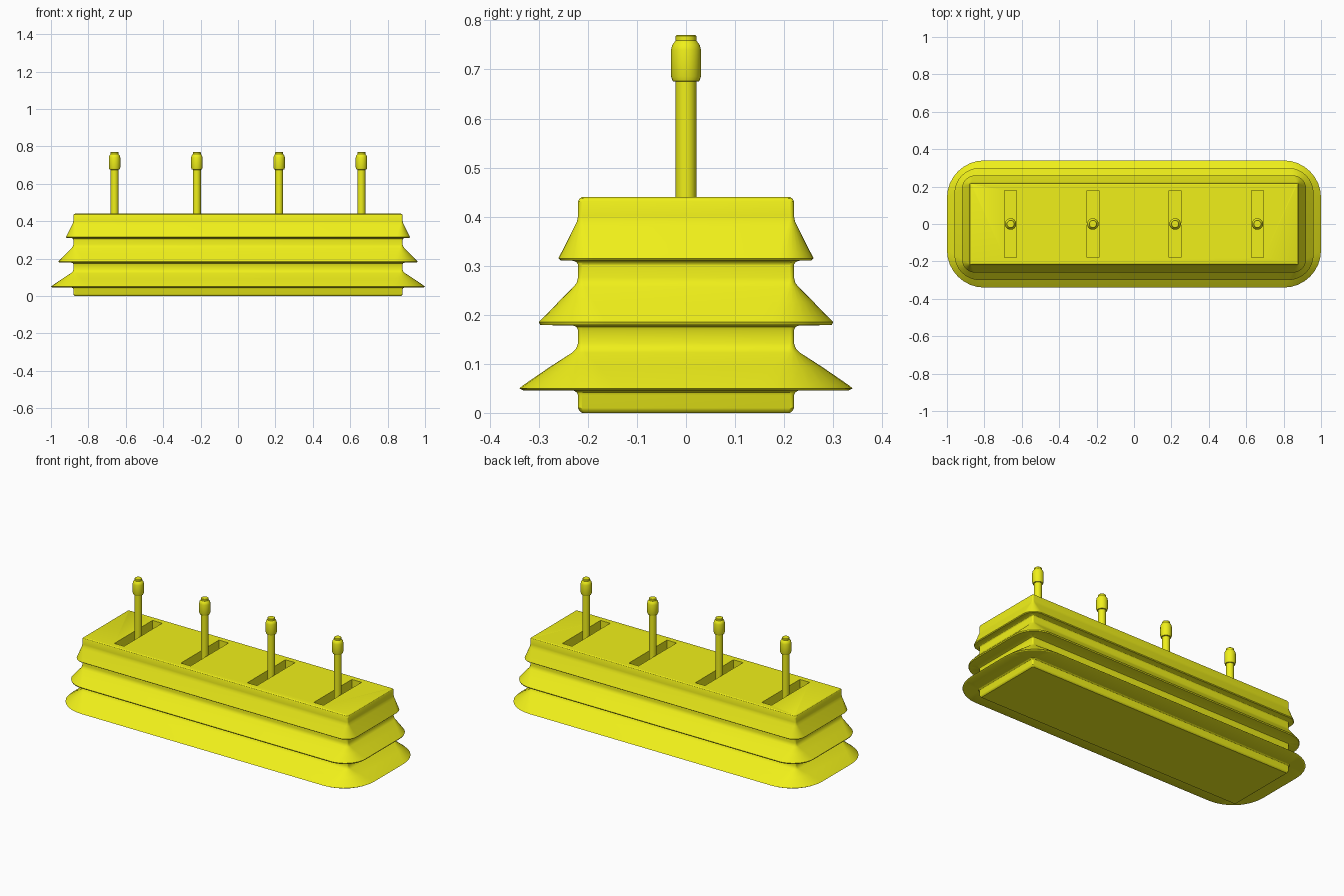
import bpy, bmesh
from math import cos, sin, pi

if "Cube" in bpy.data.objects:
    bpy.data.objects.remove(bpy.data.objects["Cube"])

yellow = bpy.data.materials.new("yellow_rubber")
yellow.diffuse_color = (0.87, 0.87, 0.01, 1)
yellow.use_nodes = True
yellow.node_tree.nodes["Principled BSDF"].inputs["Base Color"].default_value = yellow.diffuse_color

CORE_X, CORE_Y = 0.88, 0.22
ROD_XS = (-0.66, -0.22, 0.22, 0.66)


def rounded_loop(offset, segs=8):
    """Rounded rectangle whose corner radius grows with its offset from the core."""
    r = 0.008 + max(offset, 0) * 1.6
    cx, cy = CORE_X + offset - r, CORE_Y + offset - r
    pts = []
    for q, (sx, sy) in enumerate(((1, 1), (-1, 1), (-1, -1), (1, -1))):
        for i in range(segs + 1):
            a = (q + i / segs) * pi / 2
            pts.append((sx * cx + r * cos(a), sy * cy + r * sin(a)))
    return pts


def loft(name, rings):
    """Closed solid through equal-sized rings of 3D points, capped at both ends."""
    bm = bmesh.new()
    loops = [[bm.verts.new(p) for p in ring] for ring in rings]
    n = len(loops[0])
    for a, b in zip(loops, loops[1:]):
        for i in range(n):
            j = (i + 1) % n
            bm.faces.new((a[i], a[j], b[j], b[i]))
    bm.faces.new(loops[0][::-1])
    bm.faces.new(loops[-1])
    bmesh.ops.recalc_face_normals(bm, faces=bm.faces)
    return make_object(name, bm)


def make_object(name, bm):
    me = bpy.data.meshes.new(name)
    bm.to_mesh(me)
    bm.free()
    ob = bpy.data.objects.new(name, me)
    bpy.context.collection.objects.link(ob)
    me.materials.append(yellow)
    return ob


def activate(ob):
    bpy.ops.object.select_all(action='DESELECT')
    ob.select_set(True)
    bpy.context.view_layer.objects.active = ob


def smooth(ob, angle=0.5):
    activate(ob)
    bpy.ops.object.shade_smooth_by_angle(angle=angle)


# Ribbed seal body: half-width and height profile with three flared skirts
profile = [(0.212, 0.002), (0.217, 0.004), (0.22, 0.01), (0.22, 0.036),
           (0.223, 0.042), (0.23, 0.046), (0.332, 0.046), (0.34, 0.050),
           (0.331, 0.057), (0.28, 0.092), (0.232, 0.123), (0.224, 0.131), (0.22, 0.142),
           (0.22, 0.168), (0.223, 0.175), (0.23, 0.178), (0.297, 0.179), (0.30, 0.185),
           (0.292, 0.193), (0.26, 0.226), (0.229, 0.257), (0.223, 0.265), (0.22, 0.276),
           (0.22, 0.302), (0.223, 0.307), (0.229, 0.310), (0.256, 0.311), (0.26, 0.315),
           (0.255, 0.325), (0.227, 0.380), (0.222, 0.391), (0.22, 0.402),
           (0.22, 0.431), (0.217, 0.437), (0.212, 0.44)]
profile[0] = (0.212, 0.0)
body = loft("seal_body", [[(x, y, z) for x, y in rounded_loop(w - CORE_Y)]
                          for w, z in profile])

# Slots in the top around each rod
bm = bmesh.new()
for x in ROD_XS:
    verts = bmesh.ops.create_cube(bm, size=1)["verts"]
    bmesh.ops.scale(bm, vec=(0.064, 0.36, 0.40), verts=verts)
    bmesh.ops.translate(bm, vec=(x, 0, 0.44), verts=verts)
cutter = make_object("slot_cutter", bm)
cutter.hide_render = True
mod = body.modifiers.new("slots", 'BOOLEAN')
mod.operation, mod.solver, mod.object = 'DIFFERENCE', 'EXACT', cutter
activate(body)
bpy.ops.object.modifier_apply(modifier=mod.name)
bpy.data.objects.remove(cutter)
smooth(body)

# Rods with thicker chamfered tips
rod_profile = [(0.021, 0.235), (0.021, 0.675), (0.027, 0.676), (0.0305, 0.686),
               (0.0305, 0.740), (0.028, 0.750), (0.022, 0.758), (0.021, 0.759),
               (0.021, 0.768), (0.019, 0.77)]
for k, x in enumerate(ROD_XS):
    rod = loft(f"rod_{k + 1}", [[(r * cos(2 * pi * i / 32), r * sin(2 * pi * i / 32), z)
                                 for i in range(32)] for r, z in rod_profile])
    rod.location.x = x
    smooth(rod)
